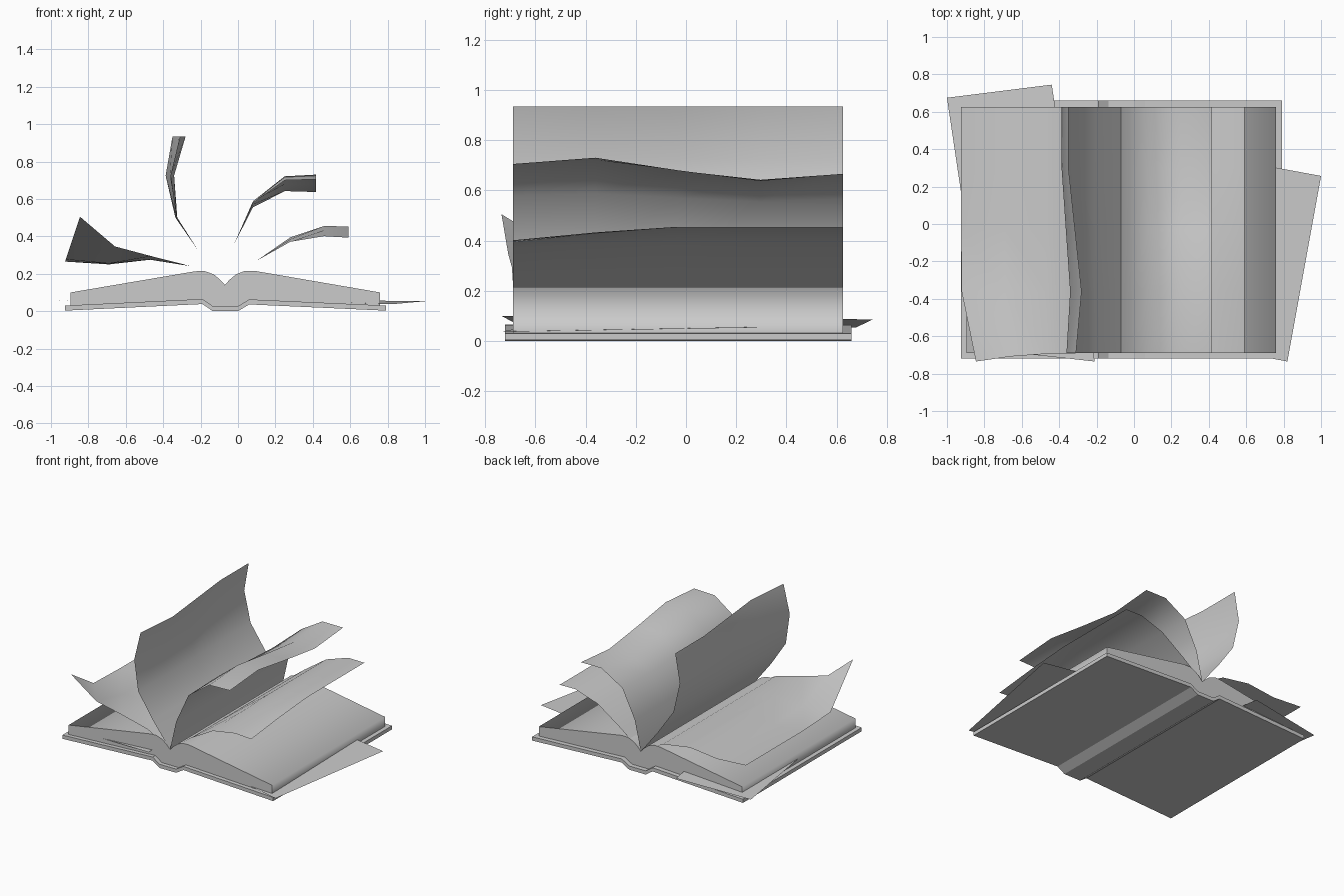
import bpy
import math
from mathutils import Vector

cube = bpy.data.objects.get("Cube")
if cube:
    bpy.data.objects.remove(cube)

GREY = (0.6, 0.6, 0.6, 1.0)
paper = bpy.data.materials.new("plain_grey")
paper.use_nodes = True
paper.diffuse_color = GREY
paper.node_tree.nodes["Principled BSDF"].inputs["Base Color"].default_value = GREY


def make(name, verts, faces, smooth=30):
    mesh = bpy.data.meshes.new(name)
    mesh.from_pydata(verts, [], faces)
    mesh.materials.append(paper)
    obj = bpy.data.objects.new(name, mesh)
    bpy.context.collection.objects.link(obj)
    bpy.ops.object.select_all(action="DESELECT")
    obj.select_set(True)
    bpy.context.view_layer.objects.active = obj
    bpy.ops.object.shade_smooth_by_angle(angle=math.radians(smooth))
    return obj


def extrude(name, lower, upper, front, back, smooth):
    """Solid between two left-to-right profiles, run from front to back."""
    ring = lower + upper[::-1]
    n, low = len(ring), len(lower)
    verts = [(x, y, z) for y in (front, back) for x, z in ring]
    faces = [(i, i + n, (i + 1) % n + n, (i + 1) % n) for i in range(n)]
    faces += [tuple(range(n)), tuple(reversed(range(n, 2 * n)))]
    return make(name, verts, faces, smooth)


SPINE = (-0.07, 0.14)
FRONT, BACK = -0.69, 0.625


def page(name, profile, weights, rows, bend):
    """Loose-flying sheet: a curve from the spine, bent differently in each row."""
    profile = [SPINE] + profile
    n, m = len(profile), len(rows)
    verts = []
    for j, amount in enumerate(rows):
        y = FRONT + (BACK - FRONT) * j / (m - 1)
        for (x, z), w in zip(profile, [0] + weights):
            verts.append(Vector((x, y, z)) + Vector(bend) * amount * w)
    faces = [(j * n + i, j * n + i + 1, (j + 1) * n + i + 1, (j + 1) * n + i)
             for j in range(m - 1) for i in range(n - 1)]
    return make(name, verts, faces, 80)


# Hard cover, dipping at the spine
cover_low = [(-0.925, 0.003), (-0.19, 0.038), (-0.135, 0.0),
             (0.0, 0.0), (0.06, 0.036), (0.79, 0.003)]
cover_top = [(x, z + 0.027) for x, z in cover_low]
extrude("cover", cover_low, cover_top, -0.72, 0.66, 30)

# Block of pages with a valley down the middle
block_low = [(-0.895, 0.031)] + cover_top[1:-1] + [(0.76, 0.031)]
block_top = [(-0.895, 0.10), (-0.23, 0.213), (-0.18, 0.215), (-0.13, 0.197),
             (-0.095, 0.168), SPINE, (-0.045, 0.168), (-0.01, 0.197),
             (0.035, 0.215), (0.085, 0.216), (0.76, 0.10)]
extrude("page_block", block_low, block_top, FRONT, BACK, 85)

# Turning pages, from right to left
page("low_left_page",
     [(-0.25, 0.24), (-0.47, 0.275), (-0.69, 0.25), (-0.925, 0.265)],
     [0, 0.08, 0.4, 1], [1, 0.05, 0, 0, 0], (0.08, -0.045, 0.24))
page("upright_page",
     [(-0.21, 0.32), (-0.335, 0.5), (-0.387, 0.725), (-0.35, 0.935)],
     [0, 0.15, 0.65, 1], [0.04, 0.07, 0.035, 0, 0], (1, 0, 0))
page("high_right_page",
     [(-0.02, 0.36), (0.08, 0.555), (0.25, 0.642), (0.417, 0.637)],
     [0, 0.35, 0.85, 1], [0.068, 0.093, 0.043, 0, 0.028], (0, 0, 1))
page("low_right_page",
     [(0.1, 0.27), (0.28, 0.395), (0.46, 0.455), (0.59, 0.453)],
     [0, 0.4, 0.9, 1], [0.06, 0.025, 0, 0, 0], (0, 0, -1))

# Loose leaves slipping out of the block
make("loose_left_leaf", [(-1.0, 0.675, 0.053), (-0.8, -0.67, 0.065),
                         (-0.21, -0.735, 0.1), (-0.44, 0.745, 0.086)], [(0, 1, 2, 3)])
make("loose_right_leaf", [(0.82, -0.735, 0.037), (1.0, 0.257, 0.053),
                          (0.44, 0.36, 0.06), (0.26, -0.63, 0.058)], [(0, 1, 2, 3)])
